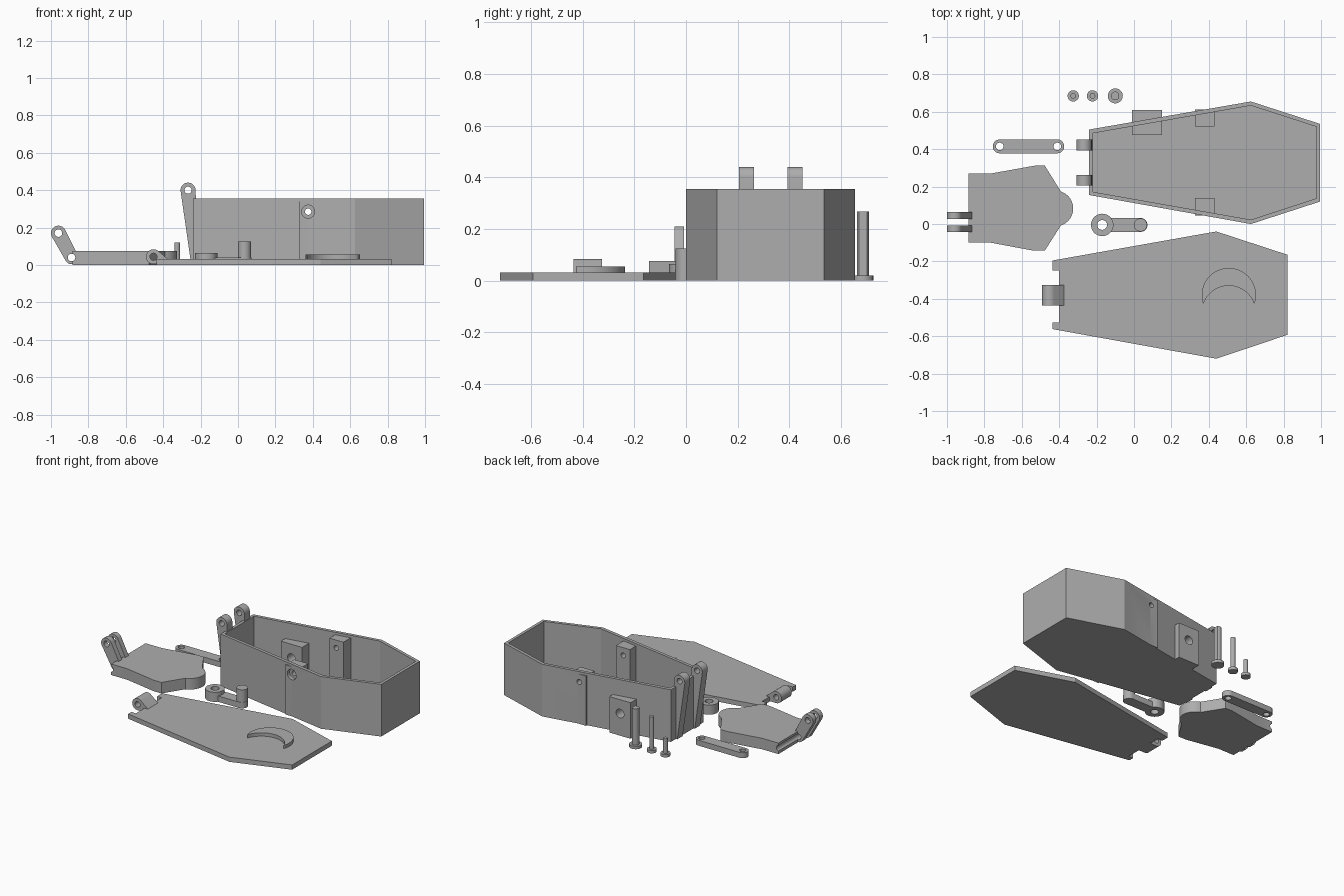
import bpy, bmesh, math
from mathutils import Vector
from mathutils.geometry import convex_hull_2d

if "Cube" in bpy.data.objects:
    bpy.data.objects.remove(bpy.data.objects["Cube"])

grey = bpy.data.materials.new("plain grey")
grey.diffuse_color = (0.42, 0.42, 0.42, 1)
grey.use_nodes = True
grey.node_tree.nodes["Principled BSDF"].inputs["Base Color"].default_value = grey.diffuse_color


def arc(cx, cy, r, a0=0, a1=360, n=40):
    """Points on an arc; a full circle leaves out the repeated end point."""
    full = abs(a1 - a0) == 360
    steps = n if full else n - 1
    return [(cx + r * math.cos(math.radians(a0 + (a1 - a0) * i / steps)),
             cy + r * math.sin(math.radians(a0 + (a1 - a0) * i / steps))) for i in range(n)]


def hull(pts):
    return [pts[i] for i in convex_hull_2d([Vector(p) for p in pts])]


def prism(name, pts, lo, hi, axis='z'):
    """Extrude a profile along z (points are x, y) or along y (points are x, z)."""
    bm = bmesh.new()
    put = (lambda p, h: (p[0], p[1], h)) if axis == 'z' else (lambda p, h: (p[0], h, p[1]))
    a = [bm.verts.new(put(p, lo)) for p in pts]
    b = [bm.verts.new(put(p, hi)) for p in pts]
    bm.faces.new(a)
    bm.faces.new(b)
    for i in range(len(pts)):
        j = (i + 1) % len(pts)
        bm.faces.new((a[i], a[j], b[j], b[i]))
    bmesh.ops.recalc_face_normals(bm, faces=bm.faces)
    me = bpy.data.meshes.new(name)
    bm.to_mesh(me)
    bm.free()
    me.materials.append(grey)
    ob = bpy.data.objects.new(name, me)
    bpy.context.collection.objects.link(ob)
    return ob


def boolean(ob, other, op='DIFFERENCE'):
    """Apply a boolean and remove the helper object."""
    m = ob.modifiers.new("bool", 'BOOLEAN')
    m.operation, m.object, m.solver = op, other, 'EXACT'
    dg = bpy.context.evaluated_depsgraph_get()
    me = bpy.data.meshes.new_from_object(ob.evaluated_get(dg))
    ob.modifiers.clear()
    ob.data = me
    bpy.data.objects.remove(other)
    return ob


def drill(ob, cx, cy, r, lo, hi, axis='z'):
    return boolean(ob, prism("drill", arc(cx, cy, r), lo, hi, axis))


# Coffin-shaped box: outer shell, cavity
box = prism("box", [(-0.24, 0.505), (0.625, 0.655), (0.995, 0.535),
                    (0.995, 0.12), (0.625, 0.0), (-0.24, 0.155)], 0, 0.355)
boolean(box, prism("cavity", [(-0.22, 0.485), (0.625, 0.633), (0.975, 0.52),
                              (0.975, 0.137), (0.625, 0.023), (-0.22, 0.172)], 0.02, 0.5))
# Posts and bearing block that pass through the walls
for x0, x1, y0, y1, h in ((0.325, 0.43, 0.045, 0.14, 0.338),
                          (0.325, 0.43, 0.52, 0.613, 0.338),
                          (-0.01, 0.15, 0.475, 0.61, 0.245)):
    boolean(box, prism("block", [(x0, y0), (x1, y0), (x1, y1), (x0, y1)], 0, h), 'UNION')
drill(box, 0.375, 0.285, 0.017, -0.1, 0.8, 'y')
drill(box, 0.375, 0.285, 0.035, -0.1, 0.07, 'y')
drill(box, 0.07, 0.15, 0.03, 0.4, 0.8, 'y')

# Tapered hinge lugs on the narrow end of the box
lug = hull(arc(-0.267, 0.40, 0.04) + [(-0.25, 0), (-0.225, 0), (-0.225, 0.355)])
for i, y in enumerate((0.205, 0.393)):
    drill(prism(f"box_lug_{i + 1}", lug, y, y + 0.058, 'y'), -0.267, 0.40, 0.019, 0, 1, 'y')

# Lid with notched end
prism("lid", [(-0.435, -0.195), (0.44, -0.04), (0.822, -0.165), (0.822, -0.592),
              (0.44, -0.72), (-0.435, -0.562), (-0.435, -0.527), (-0.40, -0.527),
              (-0.40, -0.248), (-0.435, -0.248)], 0, 0.032)
# Lid hinge barrel
barrel = hull(arc(-0.452, 0.044, 0.04) + [(-0.375, 0.005), (-0.375, 0.032)])
drill(prism("lid_barrel", barrel, -0.435, -0.325, 'y'), -0.452, 0.044, 0.019, -1, 0, 'y')
# Raised crescent on the lid
prism("crescent", arc(0.507, -0.38, 0.145, 197, -17, 32)
      + arc(0.507, -0.473, 0.143, 19, 161, 26), 0.025, 0.055)

# Small end plate with round nose and a pivot groove across its flat end
plate = prism("end_plate", [(-0.885, 0.27), (-0.765, 0.27), (-0.53, 0.312), (-0.477, 0.312)]
              + arc(-0.42, 0.083, 0.095, 72, -72, 24)
              + [(-0.477, -0.143), (-0.535, -0.143), (-0.765, -0.1), (-0.885, -0.1)], 0, 0.075)
drill(plate, -0.89, 0.04, 0.02, -0.5, 0.5, 'y')
# Twin tilted arms on the end plate
arm = hull(arc(-0.96, 0.17, 0.04) + arc(-0.89, 0.04, 0.036))
for i, y in enumerate((-0.044, 0.027)):
    ob = prism(f"plate_arm_{i + 1}", arm, y, y + 0.036, 'y')
    drill(ob, -0.96, 0.17, 0.02, -0.5, 0.5, 'y')
    drill(ob, -0.89, 0.04, 0.02, -0.5, 0.5, 'y')

# Connecting link with two holes
link = prism("link", hull(arc(-0.718, 0.415, 0.037) + arc(-0.41, 0.415, 0.037)), 0, 0.037)
for x in (-0.718, -0.41):
    drill(link, x, 0.415, 0.02, -1, 1)

# Crank: bar, eye disc and peg
crank = prism("crank", hull(arc(-0.17, -0.005, 0.037) + arc(0.035, -0.005, 0.037)), 0, 0.04)
boolean(crank, prism("eye", arc(-0.17, -0.005, 0.06), 0, 0.065), 'UNION')
drill(crank, -0.17, -0.005, 0.026, -1, 1)
prism("crank_peg", arc(0.035, -0.005, 0.035), 0.03, 0.125)

# Pins: two round ones and a thick one with a flat side
for name, x, r, head, h in (("short_pin", -0.325, 0.015, 0.03, 0.12),
                            ("long_pin", -0.222, 0.015, 0.03, 0.24),
                            ("axle_pin", -0.1, 0.023, 0.04, 0.267)):
    prism(name + "_head", arc(x, 0.685, head), 0, 0.02)
    a = 42 if name == "axle_pin" else 0
    shaft = arc(x, 0.685, r, a, 360 - a, 32) if a else arc(x, 0.685, r)
    prism(name + "_shaft", shaft, 0.015, h)

# Keep round walls smooth and edges sharp
for ob in bpy.context.scene.objects:
    ob.select_set(True)
    bpy.context.view_layer.objects.active = ob
bpy.ops.object.shade_smooth_by_angle(angle=math.radians(12))
